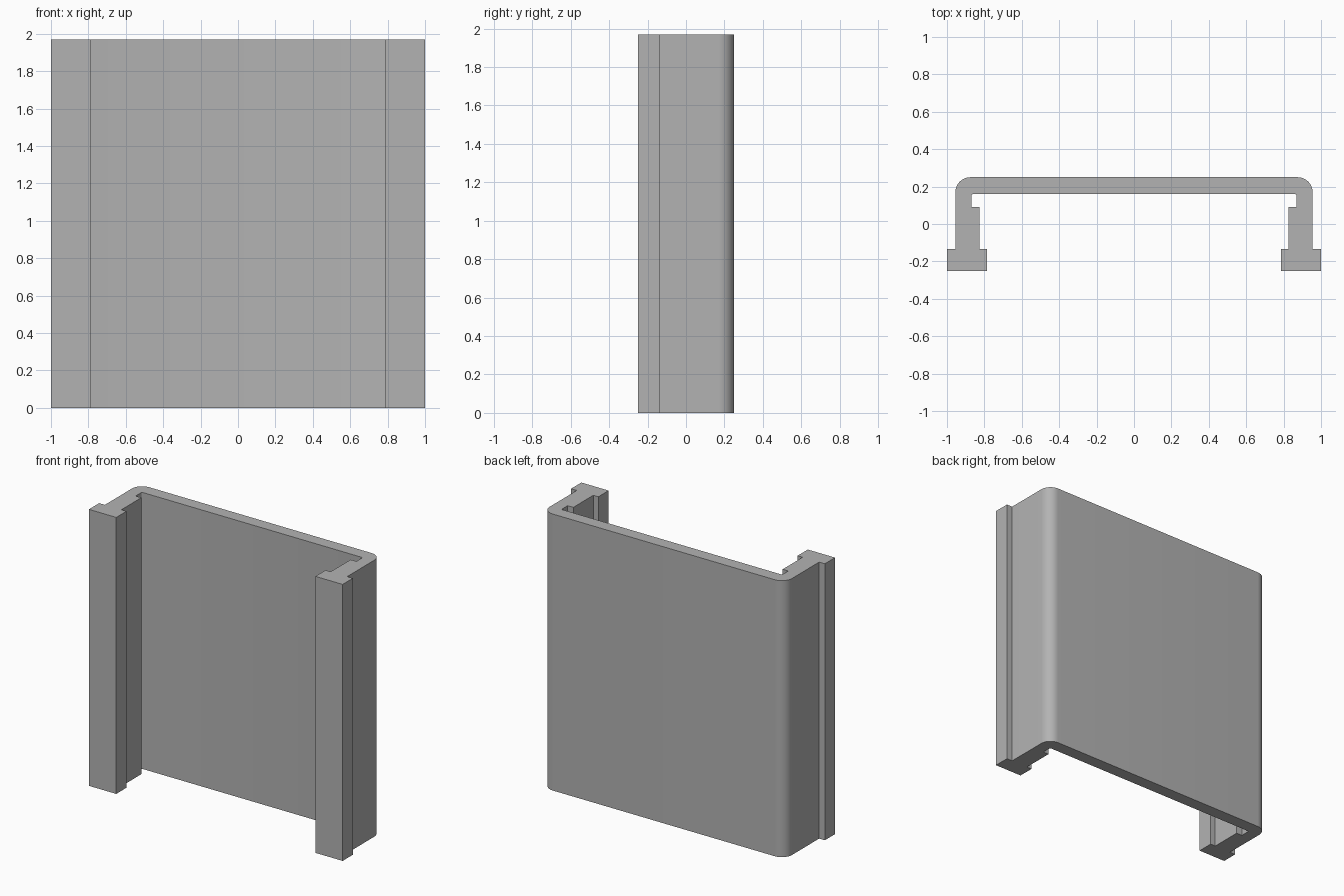
import bpy
import bmesh
import math
from mathutils import Vector

HEIGHT = 1.97

cube = bpy.data.objects.get("Cube")
if cube:
    bpy.data.objects.remove(cube, do_unlink=True)

grey = bpy.data.materials.new("plain grey")
grey.use_nodes = True
colour = (0.45, 0.45, 0.45, 1)
grey.diffuse_color = colour
grey.node_tree.nodes["Principled BSDF"].inputs["Base Color"].default_value = colour


def arc(centre, radius, start, end, steps):
    """Points along a rounded corner, angles in degrees."""
    angles = [math.radians(start + (end - start) * i / steps) for i in range(steps + 1)]
    return [(centre[0] + radius * math.cos(a), centre[1] + radius * math.sin(a)) for a in angles]


# Left half of the channel section: inside face, foot, outer wall, rounded back
half = arc((0.86, 0.15), 0.01, 90, 0, 4)
half += [(0.87, 0.09), (0.825, 0.09), (0.825, -0.135), (0.785, -0.135),
         (0.785, -0.25), (1, -0.25), (1, -0.135), (0.955, -0.135)]
half += arc((0.875, 0.17), 0.08, 0, 90, 12)
section = half + [(-x, y) for x, y in reversed(half)]

# Extrude the mirrored section upwards
bm = bmesh.new()
base = bm.faces.new([bm.verts.new((x, y, 0)) for x, y in section])
raised = bmesh.ops.extrude_face_region(bm, geom=[base], use_keep_orig=True)["geom"]
bmesh.ops.translate(bm, vec=Vector((0, 0, HEIGHT)),
                    verts=[v for v in raised if isinstance(v, bmesh.types.BMVert)])
bmesh.ops.recalc_face_normals(bm, faces=bm.faces)
mesh = bpy.data.meshes.new("channel_cover")
bm.to_mesh(mesh)
bm.free()
mesh.materials.append(grey)

cover = bpy.data.objects.new("channel_cover", mesh)
bpy.context.collection.objects.link(cover)
bpy.ops.object.select_all(action="DESELECT")
cover.select_set(True)
bpy.context.view_layer.objects.active = cover
bpy.ops.object.shade_smooth_by_angle(angle=math.radians(30))
